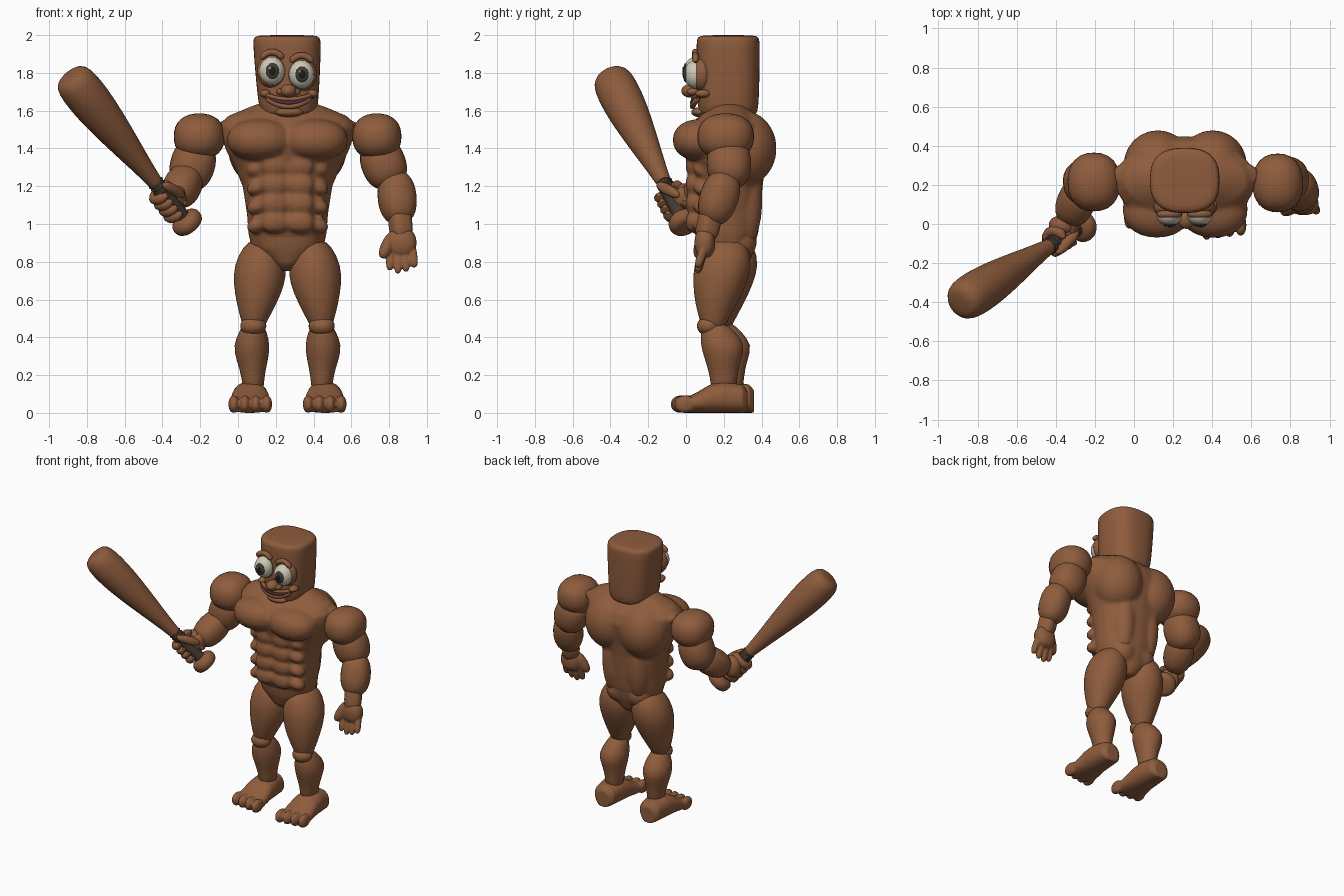
import bpy, bmesh, math
from mathutils import Vector, Matrix

if "Cube" in bpy.data.objects:
    bpy.data.objects.remove(bpy.data.objects["Cube"])

CX = 0.262  # body centre line


def material(name, rgb):
    m = bpy.data.materials.new(name)
    m.use_nodes = True
    m.diffuse_color = (*rgb, 1)
    m.node_tree.nodes["Principled BSDF"].inputs["Base Color"].default_value = (*rgb, 1)
    return m


SKIN = material("brown skin", (0.272, 0.108, 0.046))
WOOD = material("brown wood", (0.262, 0.104, 0.045))
GRIP = material("dark grip", (0.055, 0.043, 0.032))
WHITE = material("eye white", (0.62, 0.58, 0.47))
IRIS = material("dark iris", (0.05, 0.042, 0.034))
BLACK = material("black pupil", (0.012, 0.011, 0.01))
MOUTH = material("dark mouth", (0.07, 0.025, 0.035))


def loft(bm, rings, power=2.0, matrix=Matrix(), sides=24):
    """Skin superellipse rings (cx, cy, z, rx, ry) and cap both ends."""
    def sgn(v):
        return math.copysign(abs(v) ** (2 / power), v)
    loops = []
    for cx, cy, z, rx, ry in rings:
        angles = [2 * math.pi * i / sides for i in range(sides)]
        loops.append([bm.verts.new(matrix @ Vector((cx + rx * sgn(math.cos(a)),
                      cy + ry * sgn(math.sin(a)), z))) for a in angles])
    faces = [bm.faces.new(loops[0]), bm.faces.new(loops[-1])]
    for lo, hi in zip(loops, loops[1:]):
        for i in range(sides):
            j = (i + 1) % sides
            faces.append(bm.faces.new((lo[i], lo[j], hi[j], hi[i])))
    bmesh.ops.recalc_face_normals(bm, faces=faces)


def blob(bm, centre, radii, power=2.0, turn=Matrix()):
    """Rounded ellipsoid, fuller as power grows."""
    made = bmesh.ops.create_uvsphere(bm, u_segments=24, v_segments=16, radius=1)
    for v in made["verts"]:
        v.co /= sum(abs(c) ** power for c in v.co) ** (1 / power)
        v.co = Vector(centre) + turn.to_3x3() @ Vector([c * r for c, r in zip(v.co, radii)])


def muscle(bm, a, b, r, power=2.3):
    a, b = Vector(a), Vector(b)
    turn = (b - a).to_track_quat("Z", "Y").to_matrix()
    blob(bm, (a + b) / 2, (r, r, (b - a).length / 2), power, turn)


def finish(bm, name, mat, subdivide=0, voxel=0, soften=4):
    mesh = bpy.data.meshes.new(name)
    for f in bm.faces:
        f.smooth = True
    bm.to_mesh(mesh)
    bm.free()
    mesh.materials.append(mat)
    obj = bpy.data.objects.new(name, mesh)
    bpy.context.collection.objects.link(obj)
    if subdivide:
        obj.modifiers.new("Round", "SUBSURF").levels = subdivide
        obj.modifiers["Round"].render_levels = subdivide
    if voxel:
        mod = obj.modifiers.new("Fuse", "REMESH")
        mod.mode, mod.voxel_size, mod.use_smooth_shade = "VOXEL", voxel, True
        soft = obj.modifiers.new("Soften", "SMOOTH")
        soft.factor, soft.iterations = 0.5, soften
    return obj


def single_blob(name, mat, *args):
    bm = bmesh.new()
    blob(bm, *args)
    return finish(bm, name, mat)


def single_muscle(name, mat, *args):
    bm = bmesh.new()
    muscle(bm, *args)
    return finish(bm, name, mat)


def tube(name, points, radius, mat):
    """Round strand through points with narrowed ends."""
    curve = bpy.data.curves.new(name, "CURVE")
    curve.dimensions, curve.bevel_depth = "3D", radius
    curve.bevel_resolution, curve.use_fill_caps = 3, True
    line = curve.splines.new("POLY")
    line.points.add(len(points) - 1)
    for i, (p, q) in enumerate(zip(line.points, points)):
        p.co = (*q, 1)
        p.radius = .45 if i in (0, len(points) - 1) else 1
    line.use_smooth = True
    curve.materials.append(mat)
    obj = bpy.data.objects.new(name, curve)
    bpy.context.collection.objects.link(obj)
    bpy.ops.object.select_all(action="DESELECT")
    bpy.context.view_layer.objects.active = obj
    obj.select_set(True)
    bpy.ops.object.convert(target="MESH")


# Torso: lofted trunk fused with chest, back and stomach muscles
bm = bmesh.new()
trunk = [(.87, .215, .19, .14), (.95, .215, .208, .168), (1.05, .215, .215, .18),
         (1.2, .218, .238, .188), (1.3, .22, .28, .2), (1.38, .218, .322, .222),
         (1.45, .215, .348, .235), (1.52, .22, .36, .205), (1.57, .225, .32, .155),
         (1.62, .23, .2, .105), (1.645, .23, .13, .07)]
loft(bm, [(CX, cy, z, rx, ry) for z, cy, rx, ry in trunk], 2.15)
# shoulder yoke
loft(bm, [(CX + x, .245, z, .085, .05) for x, z in ((0, 1.5), (0, 1.62))])
blob(bm, (CX, .248, 1.515), (.38, .095, .055), 2.6)
for s in (-1, 1):
    blob(bm, (CX + s * .145, .075, 1.445), (.175, .145, .11), 2.2)
    blob(bm, (CX + s * .14, .305, 1.4), (.175, .175, .2))
    blob(bm, (CX + s * .1, .31, 1.13), (.085, .095, .26))
    for z in (1.31, 1.21, 1.11, 1.01):
        blob(bm, (CX + s * .068, .055, z), (.074, .057, .057), 2.6)
        blob(bm, (CX + s * .16, .09, z - .015), (.06, .052, .042),
             2, Matrix.Rotation(s * .4, 4, "Y"))
finish(bm, "torso", SKIN, voxel=.011, soften=9)

# Pelvis
bm = bmesh.new()
loft(bm, [(CX, .22, .75, .05, .08), (CX, .215, .79, .09, .12), (CX, .215, .87, .18, .15),
          (CX, .215, .95, .205, .165), (CX, .215, 1.0, .19, .14)], 2.2)
for s in (-1, 1):
    blob(bm, (CX + s * .08, .265, .9), (.1, .11, .1))
finish(bm, "pelvis", SKIN, voxel=.012, soften=9)

# Legs, the right one set slightly back
for side, s, dy in (("left", 1, 0), ("right", -1, .035)):
    def leg(part, rings):
        bm = bmesh.new()
        loft(bm, [(CX + s * d, y + dy, z, rx, ry) for d, y, z, rx, ry in rings])
        finish(bm, f"{side}_{part}", SKIN, 1)
    leg("thigh", [(.13, .21, .92, .05, .07), (.135, .205, .885, .1, .125),
                  (.143, .195, .78, .143, .157), (.15, .178, .68, .137, .142),
                  (.163, .16, .58, .107, .113), (.176, .147, .49, .07, .075),
                  (.18, .145, .43, .05, .05)])
    leg("calf", [(.18, .15, .48, .05, .06), (.183, .168, .43, .073, .09),
                 (.19, .197, .36, .099, .122), (.187, .195, .28, .085, .095),
                 (.182, .2, .19, .058, .07), (.182, .2, .1, .058, .07)])
    single_blob(f"{side}_knee", SKIN, (CX + s * .181, .12 + dy, .46), (.069, .062, .052))
    bm = bmesh.new()
    fx = CX + s * .197
    sole = [(-.325, .06, .05), (-.3, .075, .08), (-.2, .083, .094), (-.13, .076, .1),
            (-.06, .055, .108), (0, .04, .114), (.015, .032, .105)]
    loft(bm, [(fx, h, t - dy, w, h) for t, h, w in sole], 2.3, Matrix.Rotation(math.pi / 2, 4, "X"))
    for i in range(4):
        blob(bm, (fx + s * (i - 1.5) * .058, -.026 + .007 * i + dy, .046),
             (.0285, .055, .046), 2.2)
    finish(bm, f"{side}_foot", SKIN, voxel=.007, soften=3)

# Left arm hanging
single_blob("left_shoulder", SKIN, (.735, .21, 1.463), (.13, .15, .122), 2.3)
single_muscle("left_upper_arm", SKIN, (.72, .225, 1.45), (.82, .23, 1.19), .118)
single_muscle("left_forearm", SKIN, (.825, .22, 1.28), (.86, .13, 1.0), .1)
single_muscle("left_wrist", SKIN, (.85, .14, 1.09), (.87, .1, .91), .058, 3)
bm = bmesh.new()
blob(bm, (.868, .1, .9), (.077, .055, .08), 2.3)
for i, drop in enumerate((.755, .738, .748, .77)):
    x = .812 + i * .036
    muscle(bm, (x, .1, .89), (x + (i - 1.2) * .008, .06, drop), .0215, 2.8)
muscle(bm, (.83, .1, .96), (.76, .06, .82), .034)
finish(bm, "left_hand", SKIN, voxel=.006, soften=2)

# Right arm raised forward
single_blob("right_shoulder", SKIN, (-.205, .215, 1.463), (.135, .15, .122), 2.3)
single_muscle("right_upper_arm", SKIN, (-.2, .22, 1.45), (-.28, .21, 1.18), .118)
single_muscle("right_forearm", SKIN, (-.25, .22, 1.28), (-.34, .01, 1.12), .098)
single_muscle("right_wrist", SKIN, (-.31, .08, 1.17), (-.355, -.06, 1.12), .058, 3)

# Bat
knob = Vector((-.27, -.01, 1.01))
aim = Vector((-.575, -.365, .72)).normalized()
place = Matrix.Translation(knob) @ aim.to_track_quat("Z", "Y").to_matrix().to_4x4()


def turned(name, profile, mat):
    bm = bmesh.new()
    loft(bm, [(0, 0, t, r, r) for t, r in profile], 2, place)
    finish(bm, name, mat, 1)


turned("bat_barrel", [(.2, .032), (.3, .04), (.45, .06), (.62, .086), (.8, .108),
                      (.92, .114), (1.02, .11), (1.065, .088), (1.075, .04)], WOOD)
turned("bat_grip", [(0, .038), (.01, .04), (.28, .04), (.285, .036)], GRIP)
turned("bat_knob", [(-.045, .05), (-.036, .078), (0, .09), (.034, .078), (.05, .036)], WOOD)
for i, t in enumerate((.24, .265, .285)):
    turned(f"grip_band_{i + 1}", [(t - .01, .038), (t, .05), (t + .01, .038)], GRIP)

# Right hand wrapped round the grip, open toward the front
e1 = Vector((1, -.6, .5))
e1 = (e1 - aim * e1.dot(aim)).normalized()
e2 = aim.cross(e1)
for i in range(4):
    base = knob + aim * (.085 + i * .044)
    arc = [math.radians(50 + 26 * k) for k in range(11)]
    tube(f"right_finger_{i + 1}", [base + .06 * (e1 * math.cos(a) + e2 * math.sin(a))
                                   for a in arc], .027, SKIN)
single_blob("right_palm", SKIN, knob + aim * .16 + Vector((-.005, .06, .01)), (.068, .052, .078), 2.3)
single_muscle("right_thumb", SKIN, knob + aim * .15 + Vector((.07, .03, .03)),
              knob + aim * .25 + Vector((.02, -.05, .02)), .028)

# Head: rounded block leaning slightly to its right
HEAD_POWER = 2.6
bm = bmesh.new()
skull = [(1.565, .11, .12), (1.575, .143, .15), (1.62, .158, .163), (1.8, .172, .167),
         (1.95, .18, .168), (1.98, .178, .166), (1.996, .165, .153), (2.0, .12, .11)]
loft(bm, [(.268 - (z - 1.565) * .022, .223, z, rx, ry) for z, rx, ry in skull],
     HEAD_POWER, sides=32)
finish(bm, "head", SKIN, 1)


def face_y(x):
    return .223 - .165 * (1 - min(abs(x - .266) / .165, .98) ** HEAD_POWER) ** (1 / HEAD_POWER)


# Eyes, sockets and brows
for side, ex, ez in (("right", .18, 1.81), ("left", .337, 1.792)):
    single_blob(f"{side}_eye_socket", SKIN, (ex, .085, ez), (.08, .055, .09))
    single_blob(f"{side}_eye", WHITE, (ex, .05, ez), (.067, .06, .075))
    single_blob(f"{side}_iris", IRIS, (ex + .002, -.001, ez), (.035, .014, .042))
    single_blob(f"{side}_pupil", BLACK, (ex + .002, -.009, ez), (.02, .009, .025))
    single_blob(f"{side}_glint", WHITE, (ex - .01, -.016, ez + .014), (.006, .004, .007))
    brow = [math.radians(30 + 12 * k) for k in range(11)]
    tube(f"{side}_brow", [(ex + .066 * math.cos(a), .05, ez + .03 + .07 * math.sin(a))
                          for a in brow], .018, SKIN)

# Nose, mouth and chin
single_blob("nose", SKIN, (.267, .025, 1.705), (.043, .05, .036))
for side, s in (("left", 1), ("right", -1)):
    single_blob(f"{side}_nostril", SKIN, (.267 + s * .038, .035, 1.7), (.026, .03, .02))
    single_blob(f"{side}_cheek", SKIN, (.27 + s * .125, .09, 1.69), (.03, .04, .022))


def smile(name, mid, lift, width, out, radius, mat):
    pts = [(.268 + width * u, face_y(.268 + width * u) - out, mid + lift * u * u)
           for u in [k / 8 - 1 for k in range(17)]]
    tube(name, pts, radius, mat)


smile("upper_lip", 1.66, .026, .13, .02, .013, SKIN)
smile("mouth_line", 1.642, .037, .13, .025, .012, MOUTH)
smile("lower_lip", 1.623, .046, .122, .023, .015, SKIN)
single_blob("chin", SKIN, (.27, .07, 1.592), (.075, .042, .026))
